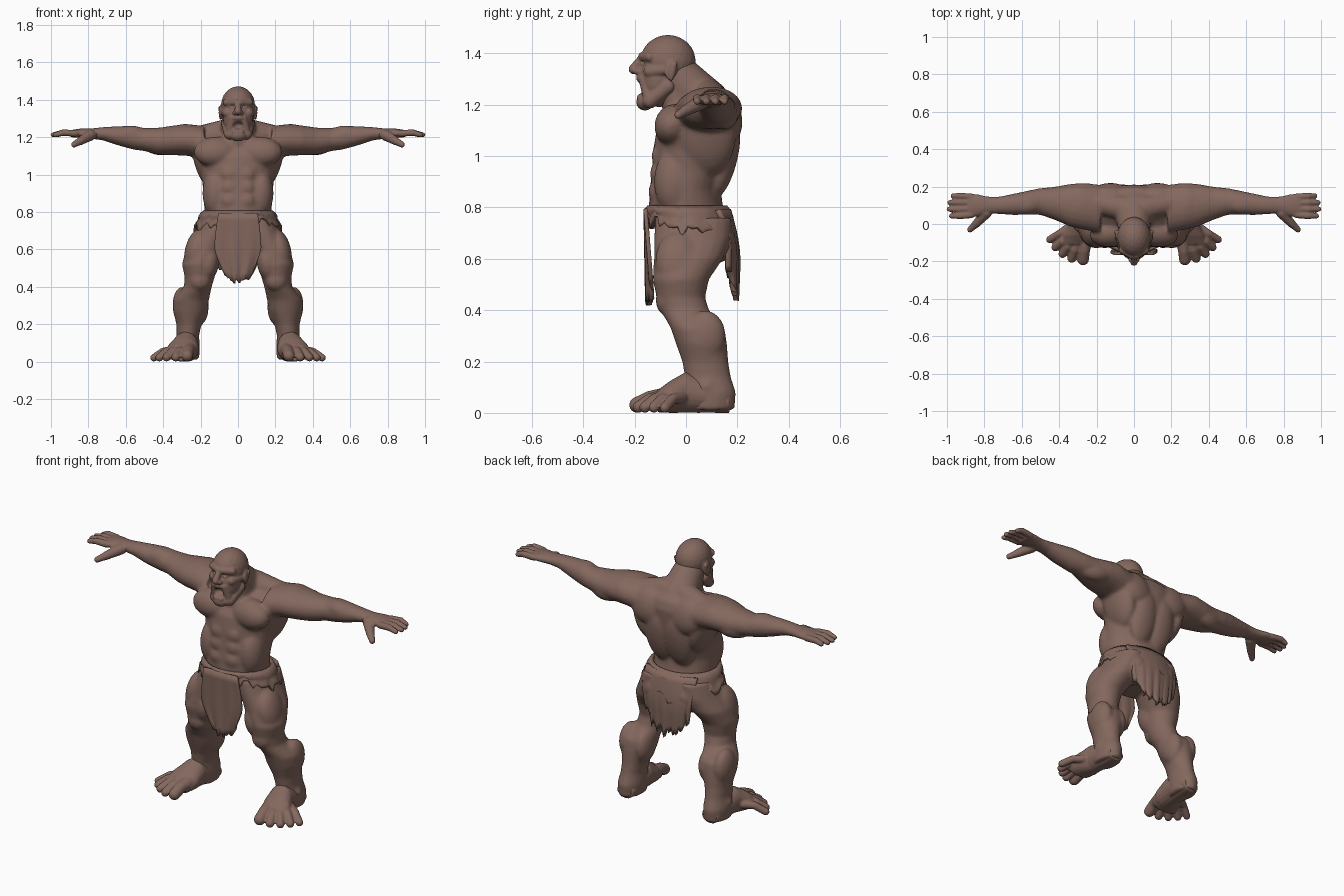
import bpy, bmesh, math, random
from mathutils import Vector, Matrix, Euler

random.seed(4)
cube = bpy.data.objects.get("Cube")
if cube:
    bpy.data.objects.remove(cube)


def material(name, rgb):
    m = bpy.data.materials.new(name)
    m.use_nodes = True
    m.diffuse_color = (*rgb, 1)
    bsdf = m.node_tree.nodes["Principled BSDF"]
    bsdf.inputs["Base Color"].default_value = (*rgb, 1)
    bsdf.inputs["Roughness"].default_value = 0.8
    return m


BROWN = material("earthy brown", (0.23, 0.138, 0.112))


def blob(bm, pos, radii, rot=(0, 0, 0)):
    """Stretched ball used for a muscle or facial mass."""
    mat = (Matrix.Translation(pos) @ Euler([math.radians(r) for r in rot]).to_matrix().to_4x4()
           @ Matrix.Diagonal((*radii, 1)))
    bmesh.ops.create_icosphere(bm, subdivisions=3, radius=1, matrix=mat)


def capsule(bm, p, r0, q, r1):
    """Tapered rod with a ball at each end."""
    p, q = Vector(p), Vector(q)
    for c, r in ((p, r0), (q, r1)):
        blob(bm, c, (r, r, r))
    turn = (q - p).to_track_quat("Z", "Y").to_matrix().to_4x4()
    bmesh.ops.create_cone(bm, cap_ends=True, segments=20, radius1=r0, radius2=r1,
                          depth=(q - p).length, matrix=Matrix.Translation((p + q) / 2) @ turn)


def loft(bm, axis, sections, n=20):
    """Skin elliptical sections (x, y, z, half width, half height) set square to an axis."""
    u, w = {"X": ((0, 1, 0), (0, 0, 1)), "Y": ((1, 0, 0), (0, 0, 1)),
            "Z": ((1, 0, 0), (0, 1, 0))}[axis]
    rings = []
    for x, y, z, a, b in sections:
        rings.append([bm.verts.new(Vector((x, y, z)) + Vector(u) * a * math.cos(t)
                                   + Vector(w) * b * math.sin(t))
                      for t in (math.tau * i / n for i in range(n))])
    for lo, hi in zip(rings, rings[1:]):
        for i in range(n):
            bm.faces.new((lo[i], lo[(i + 1) % n], hi[(i + 1) % n], hi[i]))
    bm.faces.new(rings[0])
    bm.faces.new(rings[-1])


def mirror_all(bm):
    """Copy everything so far to the other side."""
    copy = bmesh.ops.duplicate(bm, geom=bm.verts[:] + bm.edges[:] + bm.faces[:])["geom"]
    for v in copy:
        if isinstance(v, bmesh.types.BMVert):
            v.co.x = -v.co.x


def finish(bm, name):
    for v in bm.verts:
        v.co.z = max(v.co.z, 0)
    bmesh.ops.recalc_face_normals(bm, faces=bm.faces[:])
    for f in bm.faces:
        f.smooth = True
    me = bpy.data.meshes.new(name)
    bm.to_mesh(me)
    bm.free()
    me.materials.append(BROWN)
    ob = bpy.data.objects.new(name, me)
    bpy.context.scene.collection.objects.link(ob)
    return ob


def fuse(ob, voxel):
    m = ob.modifiers.new("fuse", "REMESH")
    m.mode, m.voxel_size, m.use_smooth_shade = "VOXEL", voxel, True


def soften(ob, times):
    m = ob.modifiers.new("soften", "SMOOTH")
    m.factor, m.iterations = 0.5, times


# ---- Hands
bm = bmesh.new()
loft(bm, "X", [(.75, .1, 1.218, .044, .03), (.79, .1, 1.219, .048, .028),
               (.84, .1, 1.221, .06, .025), (.89, .097, 1.219, .066, .02)])
for y, tip in ((.15, .967), (.115, .985), (.079, .989), (.043, .977)):
    mid = (.935, y, 1.224)
    capsule(bm, (.87, y * .9 + .01, 1.22), .018, mid, .0175)
    capsule(bm, mid, .0165, (tip, y, 1.212), .0135)
capsule(bm, (.79, .06, 1.21), .03, (.845, 0, 1.178), .022)
capsule(bm, (.845, 0, 1.178), .021, (.877, -.03, 1.16), .016)
mirror_all(bm)
hands = finish(bm, "hands")
fuse(hands, 0.006)
soften(hands, 2)

# ---- Feet: (base, tip, radius) for each toe
bm = bmesh.new()
loft(bm, "Y", [(.27, .17, .04, .05, .04), (.27, .12, .06, .062, .06), (.28, 0, .08, .07, .08),
               (.295, -.06, .063, .085, .063), (.308, -.11, .045, .083, .044)])
for bx, by, tx, ty, r in ((.26, -.09, .272, -.19, .031), (.3, -.09, .333, -.185, .023),
                          (.325, -.08, .382, -.16, .022), (.345, -.06, .421, -.125, .021),
                          (.35, -.02, .45, -.083, .02)):
    mid = ((bx + tx) / 2, (by + ty) / 2, .055)
    capsule(bm, (bx, by, .06), r * 1.2, mid, r)
    capsule(bm, mid, r, (tx, ty, r), r)
mirror_all(bm)
feet = finish(bm, "feet")
fuse(feet, 0.006)
soften(feet, 2)

# ---- Body: paired arms and legs first
bm = bmesh.new()
loft(bm, "X", [(.18, .08, 1.17, .13, .09), (.27, .095, 1.185, .125, .085),
               (.34, .1, 1.183, .115, .08), (.42, .11, 1.178, .09, .073),
               (.50, .12, 1.187, .072, .062), (.56, .115, 1.197, .065, .064),
               (.64, .105, 1.207, .058, .052), (.72, .1, 1.218, .047, .036),
               (.80, .1, 1.219, .046, .026)])
loft(bm, "Z", [(.105, .03, .76, .1, .15), (.135, .025, .68, .1, .15),
               (.172, .01, .60, .108, .135), (.205, -.02, .52, .095, .11),
               (.205, -.02, .45, .08, .095), (.215, -.005, .40, .075, .095),
               (.25, .045, .33, .095, .105), (.255, .06, .27, .092, .1),
               (.262, .075, .20, .068, .09), (.268, .085, .14, .06, .09),
               (.272, .095, .08, .068, .1), (.272, .095, .01, .064, .094)])

# Muscles: (position, radii, rotation in degrees)
for m in (((.11, -.045, 1.12), (.128, .076, .084), (-14, 0, -10)),    # chest
          ((.29, .1, 1.197), (.085, .115, .073), (0, 8, 0)),          # shoulder cap
          ((.42, .075, 1.18), (.1, .05, .052), (0, 0, 10)),           # upper arm front
          ((.41, .15, 1.16), (.1, .05, .058), (0, 0, -12)),           # upper arm back
          ((.57, .1, 1.21), (.085, .05, .052), (0, 0, -8)),           # forearm
          ((.175, .08, 1.08), (.062, .115, .16), (0, 14, 0)),         # flank
          ((.12, .16, 1.15), (.11, .058, .1), (10, -20, 0)),          # shoulder blade
          ((.06, .15, .99), (.085, .05, .16), (-14, 0, 0)),           # lower back
          ((.12, -.045, .9), (.07, .08, .13), (0, 0, 0)),             # side of belly
          ((.09, .11, .67), (.09, .085, .09), (0, 0, 0)),             # seat
          ((.225, -.03, .59), (.06, .09, .12), (0, -12, 0)),          # thigh outside
          ((.155, -.055, .53), (.055, .075, .1), (0, -8, 0)),         # thigh inside
          ((.205, -.068, .435), (.06, .05, .06), (0, 0, 0)),          # knee
          ((.3, .075, .3), (.05, .08, .1), (0, 0, 0)),                # calf outside
          ((.205, .08, .29), (.048, .075, .095), (0, 0, 0)),          # calf inside
          ((.325, .08, .1), (.018, .03, .03), (0, 0, 0))):            # ankle
    blob(bm, *m)
for row, z in enumerate((.86, .93, 1.0)):
    blob(bm, (.043, -.124 + row * .006, z), (.045, .022, .04))        # belly muscles
capsule(bm, (.05, .085, 1.23), .07, (.25, .12, 1.2), .05)             # neck to shoulder
mirror_all(bm)

# Central trunk and neck
loft(bm, "Z", [(0, .03, .62, .14, .12), (0, .03, .72, .18, .15), (0, 0, .80, .178, .145),
               (0, -.003, .87, .185, .138), (0, .015, .95, .19, .147),
               (0, .035, 1.03, .205, .162), (0, .045, 1.10, .235, .16),
               (0, .07, 1.17, .23, .14), (0, .095, 1.22, .18, .1),
               (0, .09, 1.25, .08, .07)], 28)
capsule(bm, (0, .07, 1.2), .105, (0, -.045, 1.33), .08)
capsule(bm, (0, 0, 1.16), .09, (0, -.03, 1.27), .075)
body = finish(bm, "body")
fuse(body, 0.009)
soften(body, 8)

# ---- Head
bm = bmesh.new()
capsule(bm, (.012, -.17, 1.388), .017, (.062, -.14, 1.386), .02)      # brow
capsule(bm, (.055, -.14, 1.33), .026, (.072, -.09, 1.335), .022)      # cheekbone
capsule(bm, (.03, -.165, 1.3), .02, (.046, -.148, 1.23), .02)         # mouth fold
capsule(bm, (.045, -.14, 1.215), .03, (.062, -.07, 1.27), .028)       # jaw
blob(bm, (.016, -.19, 1.33), (.014, .018, .013))                      # nostril
blob(bm, (.091, -.058, 1.335), (.01, .026, .04), (-12, 0, 18))        # ear
capsule(bm, (.097, -.042, 1.358), .009, (.092, -.058, 1.3), .008)     # ear rim
mirror_all(bm)
blob(bm, (0, -.07, 1.37), (.091, .108, .102))                         # skull
blob(bm, (0, -.105, 1.3), (.08, .08, .11))                            # face
blob(bm, (0, -.16, 1.303), (.05, .035, .02))                          # upper lip
blob(bm, (0, -.16, 1.21), (.046, .034, .033))                         # chin
capsule(bm, (-.02, -.178, 1.229), .013, (.02, -.178, 1.229), .013)    # lower lip
capsule(bm, (0, -.175, 1.38), .014, (0, -.205, 1.338), .019)          # nose
head = finish(bm, "head")
fuse(head, 0.005)

# Open mouth and eye sockets carved out of the head
bm = bmesh.new()
blob(bm, (0, -.2, 1.262), (.034, .055, .025))
for s in (1, -1):
    blob(bm, (.037 * s, -.18, 1.364), (.02, .02, .01), (0, 8 * s, 0))
cutter = finish(bm, "face_cutter")
cutter.hide_render = cutter.hide_viewport = True
carve = head.modifiers.new("carve", "BOOLEAN")
carve.operation, carve.object, carve.solver = "DIFFERENCE", cutter, "EXACT"
soften(head, 4)


# ---- Ragged loincloth
def cloth(name, point, nu, nv, thick):
    bm = bmesh.new()
    rag = [random.uniform(-1, 1) for _ in range(nu)]
    rag.append(rag[0])
    grid = [[bm.verts.new(point(i / nu, j / nv, rag[i])) for i in range(nu + 1)]
            for j in range(nv + 1)]
    for j in range(nv):
        for i in range(nu):
            bm.faces.new((grid[j][i], grid[j][i + 1], grid[j + 1][i + 1], grid[j + 1][i]))
    bmesh.ops.remove_doubles(bm, verts=bm.verts[:], dist=1e-5)
    m = finish(bm, name).modifiers.new("thickness", "SOLIDIFY")
    m.thickness, m.offset = thick, 0


def wrap_point(u, v, rag):
    t = math.tau * u
    z = .803 - v * (.1 + .04 * math.sin(t) + .03 * rag)
    swell = .004 * rag * v + .01 * math.sin(math.pi * min(1, v * 2))
    return ((.18 + .052 * v + swell) * math.cos(t),
            .005 + .02 * v + (.15 + .024 * v + swell) * math.sin(t), z)


def front_point(u, v, rag):
    s = 2 * u - 1
    half = .105 + .02 * math.sin(math.pi * v * .8) - .05 * max(0, v - .6) / .4
    return (s * half, -.158 + .006 * math.sin(9 * s) * v + .012 * v * s * s + .012 * v,
            .795 - v * (.37 - .035 * s * s + .012 * rag))


def back_point(u, v, rag):
    s = 2 * u - 1
    half = .16 - .025 * v * v
    return (s * half, .165 + .045 * math.sin(math.pi * min(1, v * 1.6) / 2) - .02 * v
            - .045 * s * s * (1 - v * .4) + .006 * v * rag,
            .79 - v * (.33 - .1 * s * s + .025 * rag))


cloth("hip_wrap", wrap_point, 56, 6, .014)
cloth("front_flap", front_point, 22, 9, .016)
cloth("back_flap", back_point, 30, 9, .022)
